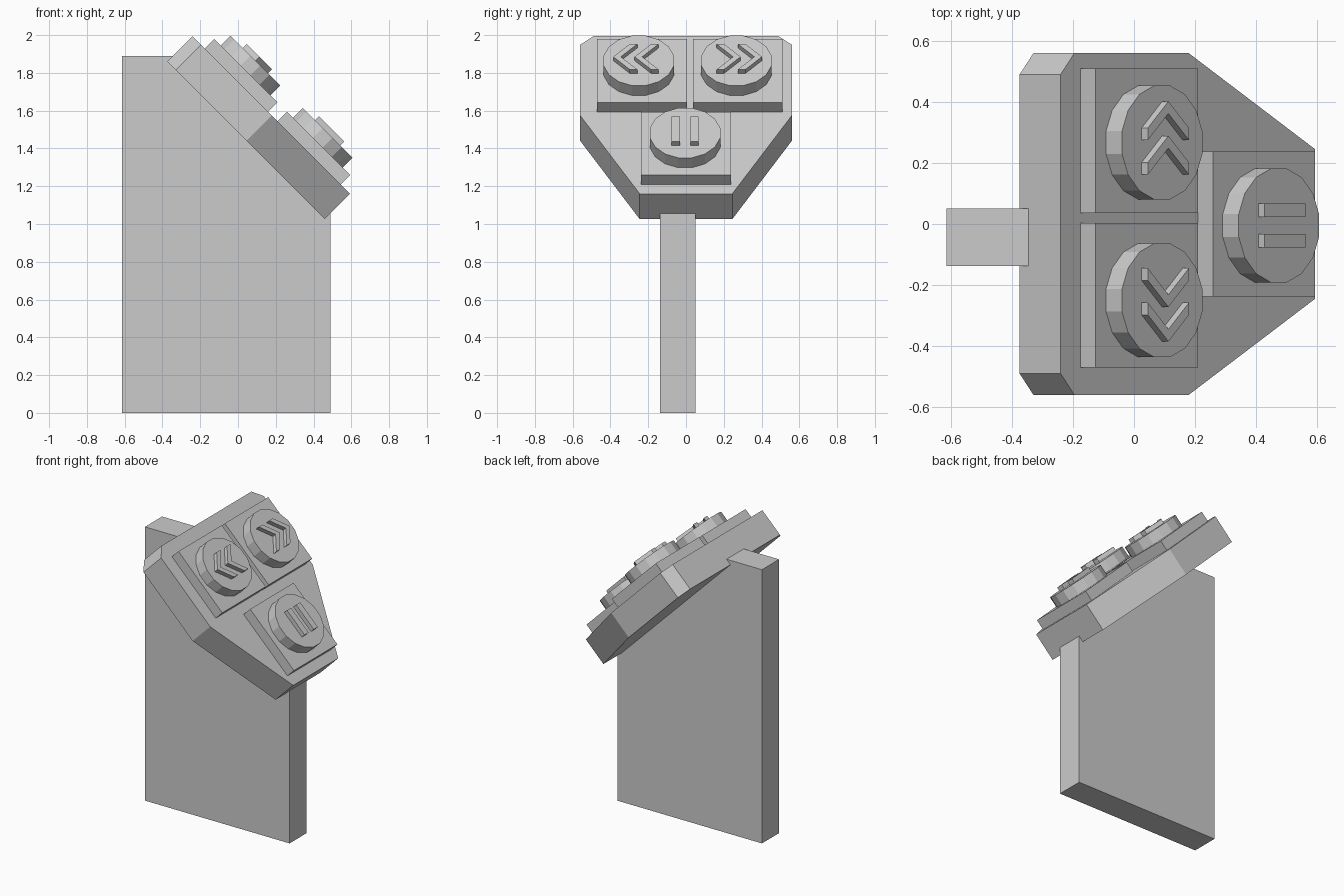
import bpy, bmesh, math
from mathutils import Matrix, Vector

if "Cube" in bpy.data.objects:
    bpy.data.objects.remove(bpy.data.objects["Cube"])

grey = bpy.data.materials.new("plain grey")
grey.diffuse_color = (0.6, 0.6, 0.6, 1)
grey.use_nodes = True
grey.node_tree.nodes["Principled BSDF"].inputs["Base Color"].default_value = grey.diffuse_color

# Frame of the sloping panel: u runs downhill, v runs along y, n is the panel normal
S = math.sqrt(0.5)
PANEL = Matrix(((S, 0, S, -0.375), (0, 1, 0, 0), (-S, 0, S, 1.86), (0, 0, 0, 1)))
# Frame for the upright: profile in x-z, extruded along y
UPRIGHT = Matrix(((1, 0, 0, 0), (0, 0, 1, 0), (0, 1, 0, 0), (0, 0, 0, 1)))


def prism(name, outline, low, high, frame=PANEL):
    """Extrude a flat outline from low to high within the given frame."""
    bm = bmesh.new()
    base = bm.faces.new([bm.verts.new((a, b, low)) for a, b in outline])
    top = bmesh.ops.extrude_face_region(bm, geom=[base])["geom"]
    verts = [g for g in top if isinstance(g, bmesh.types.BMVert)]
    bmesh.ops.translate(bm, verts=verts, vec=Vector((0, 0, high - low)))
    bm.transform(frame)
    bmesh.ops.recalc_face_normals(bm, faces=bm.faces)
    mesh = bpy.data.meshes.new(name)
    bm.to_mesh(mesh)
    bm.free()
    mesh.materials.append(grey)
    obj = bpy.data.objects.new(name, mesh)
    bpy.context.collection.objects.link(obj)
    return obj


def rect(u, v, du, dv):
    return [(u - du, v - dv), (u + du, v - dv), (u + du, v + dv), (u - du, v + dv)]


def disc(u, v, r, sides=16):
    angles = [(i + 0.5) * 2 * math.pi / sides for i in range(sides)]
    return [(u + r * math.cos(a), v + r * math.sin(a)) for a in angles]


def chevron(u, tip, way):
    """Chevron whose point lies at v = tip and faces the given way along v."""
    h, arm, t = 0.095, 0.087, 0.04
    pts = [(-h, -arm), (0, 0), (h, -arm), (h, -arm - t), (0, -t), (-h, -arm - t)]
    return [(u + a, tip + way * b) for a, b in pts]


# Upright post with a sloping top seated inside the panel
prism("post", [(-0.615, 0), (0.49, 0), (0.49, 1.055), (-0.345, 1.89), (-0.615, 1.89)],
      -0.137, 0.05, UPRIGHT)

# Sloping panel with clipped upper corners and tapered lower sides
half = [(0, 0.49), (0.064, 0.56), (0.594, 0.56), (1.18, 0.245)]
prism("panel", half + [(u, -v) for u, v in reversed(half)], 0, 0.19)

# Square pads, each with a round button
for name, u, v in (("left", 0.329, -0.233), ("right", 0.329, 0.273), ("lower", 0.873, 0)):
    prism(name + "_pad", rect(u, v, 0.237, 0.237), 0.19, 0.26)
for name, u, v in (("left", 0.327, -0.25), ("right", 0.327, 0.267), ("lower", 0.868, -0.005)):
    prism(name + "_button", disc(u, v, 0.19), 0.26, 0.334)
    if name == "lower":
        # Two raised bars
        for side in (-1, 1):
            prism("raised_bar", rect(u, v + side * 0.05, 0.095, 0.022), 0.334, 0.363)
    else:
        # Two raised chevrons pointing outwards
        way = 1 if v > 0 else -1
        for offset in (0.022, 0.135):
            prism(name + "_chevron", chevron(u, v + way * offset, way), 0.334, 0.363)
